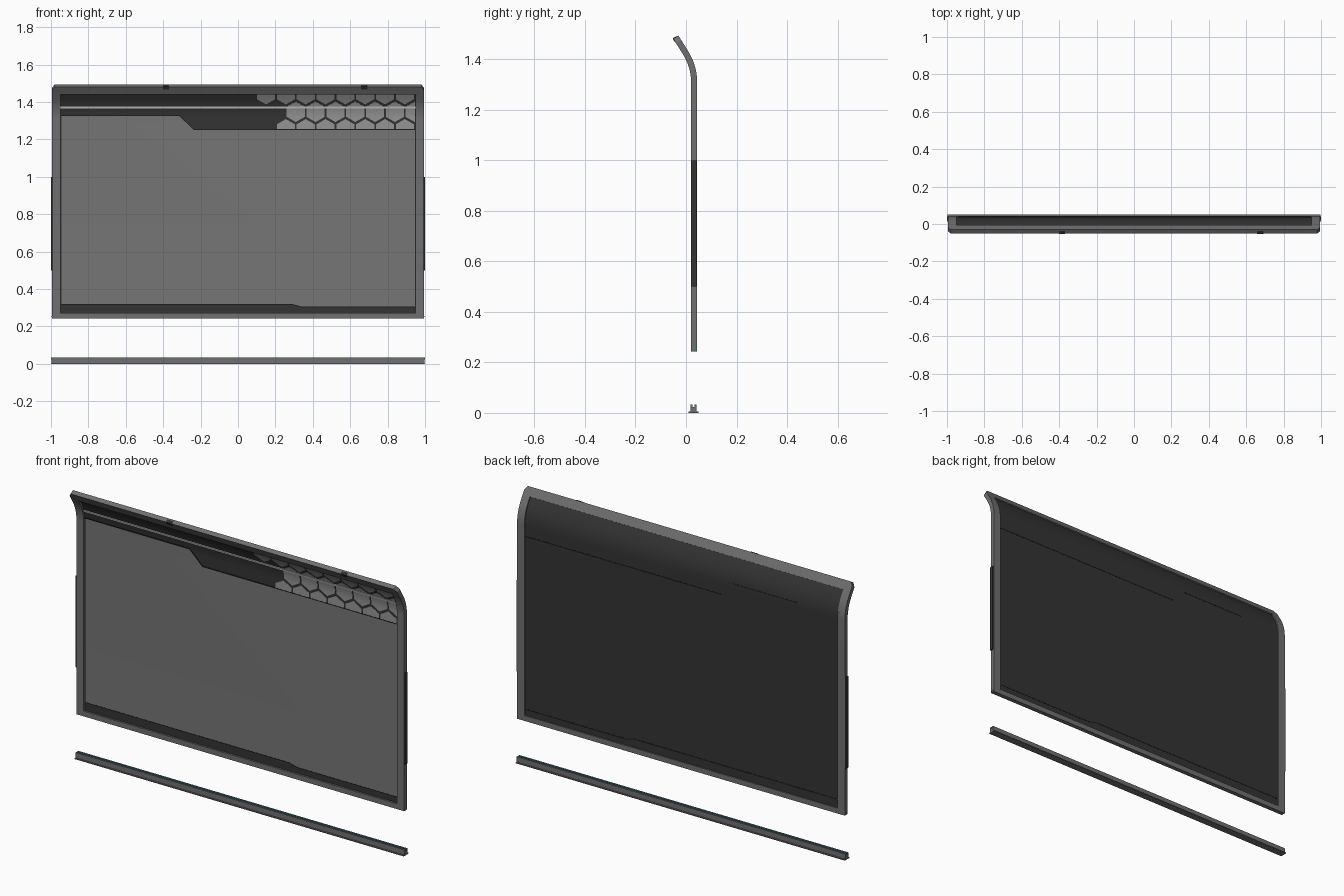
import bpy, bmesh, math

cube = bpy.data.objects.get("Cube")
if cube:
    bpy.data.objects.remove(cube)


def material(name, r, g, b):
    m = bpy.data.materials.new(name)
    m.use_nodes = True
    m.diffuse_color = (r, g, b, 1)
    m.node_tree.nodes["Principled BSDF"].inputs["Base Color"].default_value = (r, g, b, 1)
    return m


FRAME = material("frame_grey", 0.16, 0.16, 0.16)
GLASS = material("screen_grey", 0.18, 0.18, 0.18)
DARK = material("panel_charcoal", 0.034, 0.034, 0.034)
SEAM = material("seam_black", 0.012, 0.012, 0.012)
SILVER = material("tile_silver", 0.30, 0.30, 0.30)
WHITE = material("strip_white", 0.62, 0.62, 0.60)
TEAL = material("accent_teal", 0.03, 0.25, 0.30)

# Side profile: upright wall, bend, then a straight lip leaning to the front
WALL_Y, BEND_LOW, BEND_HIGH, LEAN = 0.032, 1.31, 1.425, math.radians(32)
RADIUS = (BEND_HIGH - BEND_LOW) / math.sin(LEAN)
LEVELS = [BEND_LOW + (BEND_HIGH - BEND_LOW) * i / 10 for i in range(11)]


def on_profile(z, depth):
    """Point on the bent wall at height z, pushed toward the front by depth."""
    a = math.asin(max(0, min(z, BEND_HIGH) - BEND_LOW) / RADIUS)
    y = WALL_Y - RADIUS * (1 - math.cos(a)) - max(0, z - BEND_HIGH) * math.tan(LEAN)
    return y - depth * math.cos(a), z - depth * math.sin(a)


def finish(name, bm, mat):
    bmesh.ops.recalc_face_normals(bm, faces=bm.faces)
    mesh = bpy.data.meshes.new(name)
    bm.to_mesh(mesh)
    bm.free()
    mesh.materials.append(mat)
    ob = bpy.data.objects.new(name, mesh)
    bpy.context.collection.objects.link(ob)
    bpy.ops.object.select_all(action="DESELECT")
    ob.select_set(True)
    bpy.context.view_layer.objects.active = ob
    bpy.ops.object.shade_smooth_by_angle(angle=math.radians(25))
    return ob


def sheet(name, outlines, back, front, mat):
    """Flat x-z outlines, bent along the wall profile and given thickness."""
    bm = bmesh.new()
    for outline in outlines:
        bm.faces.new([bm.verts.new((x, 0, z)) for x, z in outline])
    bmesh.ops.remove_doubles(bm, verts=bm.verts, dist=0.0002)
    for z in LEVELS:
        bmesh.ops.bisect_plane(bm, geom=bm.verts[:] + bm.edges[:] + bm.faces[:],
                               plane_co=(0, 0, z), plane_no=(0, 0, 1))
    rear = set(bm.verts)
    bmesh.ops.extrude_face_region(bm, geom=bm.faces[:], use_keep_orig=True)
    for v in bm.verts:
        v.co.y, v.co.z = on_profile(v.co.z, back if v in rear else front)
    return finish(name, bm, mat)


def rect(x0, x1, z0, z1):
    return [(x0, z0), (x1, z0), (x1, z1), (x0, z1)]


def extrusion(name, profile, half, mat):
    """A y-z profile run along x."""
    bm = bmesh.new()
    bm.faces.new([bm.verts.new((-half, y, z)) for y, z in profile])
    rear = set(bm.verts)
    bmesh.ops.extrude_face_region(bm, geom=bm.faces[:], use_keep_orig=True)
    for v in bm.verts:
        if v not in rear:
            v.co.x = half
    return finish(name, bm, mat)


# Frame with clipped upper corners
X, IN, LOW, IN_LOW, IN_HIGH, CLIP, TOP = 0.994, 0.95, 0.243, 0.272, 1.447, 1.47, 1.488
side = [(X, LOW), (IN, IN_LOW), (IN, IN_HIGH), (X, CLIP)]
sheet("frame", [
    side, [(-x, z) for x, z in side],
    [(-X, LOW), (X, LOW), (IN, IN_LOW), (-IN, IN_LOW)],
    [(-IN, IN_HIGH), (IN, IN_HIGH), (X, CLIP), (0.98, TOP), (-0.98, TOP), (-X, CLIP)],
], -0.012, 0.012, FRAME)

# Dark backing panel and the front screen with stepped edges
sheet("back_panel", [rect(-IN, IN, IN_LOW, IN_HIGH)], -0.006, 0.002, DARK)
step_low = [(-0.945, 0.315), (0.29, 0.315), (0.34, 0.302), (0.945, 0.302)]
step_high = [(0.945, 1.25), (-0.235, 1.25), (-0.315, 1.326), (-0.945, 1.326)]
sheet("front_screen", [step_low + step_high], 0.002, 0.004, GLASS)


def seam(name, points, back, front):
    line = [(x, z + 0.005) for x, z in reversed(points)]
    sheet(name, [points + line], back, front, SEAM)


seam("lower_screen_seam", step_low, 0.002, 0.0045)
seam("upper_screen_seam", step_high[::-1], 0.002, 0.0045)
seam("lower_back_seam", step_low, -0.007, -0.006)
sheet("upper_back_seam", [rect(-0.235, 0.945, 1.25, 1.255),
                          rect(-0.70, -0.315, 1.326, 1.33)], -0.007, -0.006, SEAM)

# Hexagonal tiles, clipped to the upper right band
PITCH, RING, GAP = 0.106, 0.0605, 0.0045
tiles = []
for first_x, z_mid, count in ((0.15, 1.445, 8), (0.309, 1.349, 7), (0.256, 1.253, 7)):
    for k in range(count):
        corners = []
        for i in range(6):
            a = math.radians(30 + 60 * i)
            x = first_x + PITCH * k + (RING - GAP) * math.cos(a)
            z = z_mid + (RING - GAP) * math.sin(a)
            p = (min(x, 0.945), max(1.253, min(z, 1.445)))
            if p not in corners:
                corners.append(p)
        # Half tiles get their mid-edge corners on the clipping line
        if z_mid > 1.4 or z_mid < 1.3:
            w = (RING - GAP) * math.cos(math.radians(30))
            x, z = first_x + PITCH * k, 1.445 if z_mid > 1.4 else 1.253
            s = -1 if z_mid > 1.4 else 1
            corners = [(x - w, z), (x + w, z), (x + w, z + s * (RING - GAP) / 2),
                       (x, z + s * (RING - GAP)), (x - w, z + s * (RING - GAP) / 2)]
        tiles.append(corners)
sheet("hex_tiles", tiles, 0.002, 0.004, SILVER)

# Light strip across the bend
sheet("light_strip", [rect(-0.948, 0.948, 1.368, 1.377)], 0.002, 0.006, WHITE)

# Dark inlays and small accents on both sides
for s, word in ((1, "left"), (-1, "right")):
    a, b = sorted((s * 0.99, s * 1.0))
    sheet(word + "_side_inlay", [rect(a, b, 0.5, 1.0)], -0.009, 0.0125, DARK)
    a, b = sorted((s * 0.99, s * 0.996))
    sheet(word + "_side_accent", [rect(a, b, 0.25, 0.256)], -0.006, 0.006, TEAL)

# Clips on the upper lip
for i, x in enumerate((-0.385, 0.675)):
    sheet("top_clip_%d" % (i + 1), [rect(x - 0.017, x + 0.017, 1.474, 1.49)],
          -0.004, 0.0135, DARK)

# Separate lower rail: flanged foot, channel along the top
half_profile = [(0.02, 0), (0.02, 0.005), (0.012, 0.005), (0.012, 0.033),
                (0.005, 0.033), (0.005, 0.024)]
rail = [(WALL_Y - w, z) for w, z in half_profile]
rail += [(WALL_Y + w, z) for w, z in reversed(half_profile)]
extrusion("lower_rail", [(y - 0.002, z) for y, z in rail], 0.998, FRAME)
for y, word in ((0.0255, "front"), (0.0345, "back")):
    extrusion("rail_%s_accent" % word, [(y - 0.0008, 0.024), (y + 0.0008, 0.024),
              (y + 0.0008, 0.0335), (y - 0.0008, 0.0335)], 0.9985, TEAL)
extrusion("rail_underside_groove", [(0.026, 0), (0.034, 0), (0.034, 0.001),
          (0.026, 0.001)], 0.9985, DARK)
